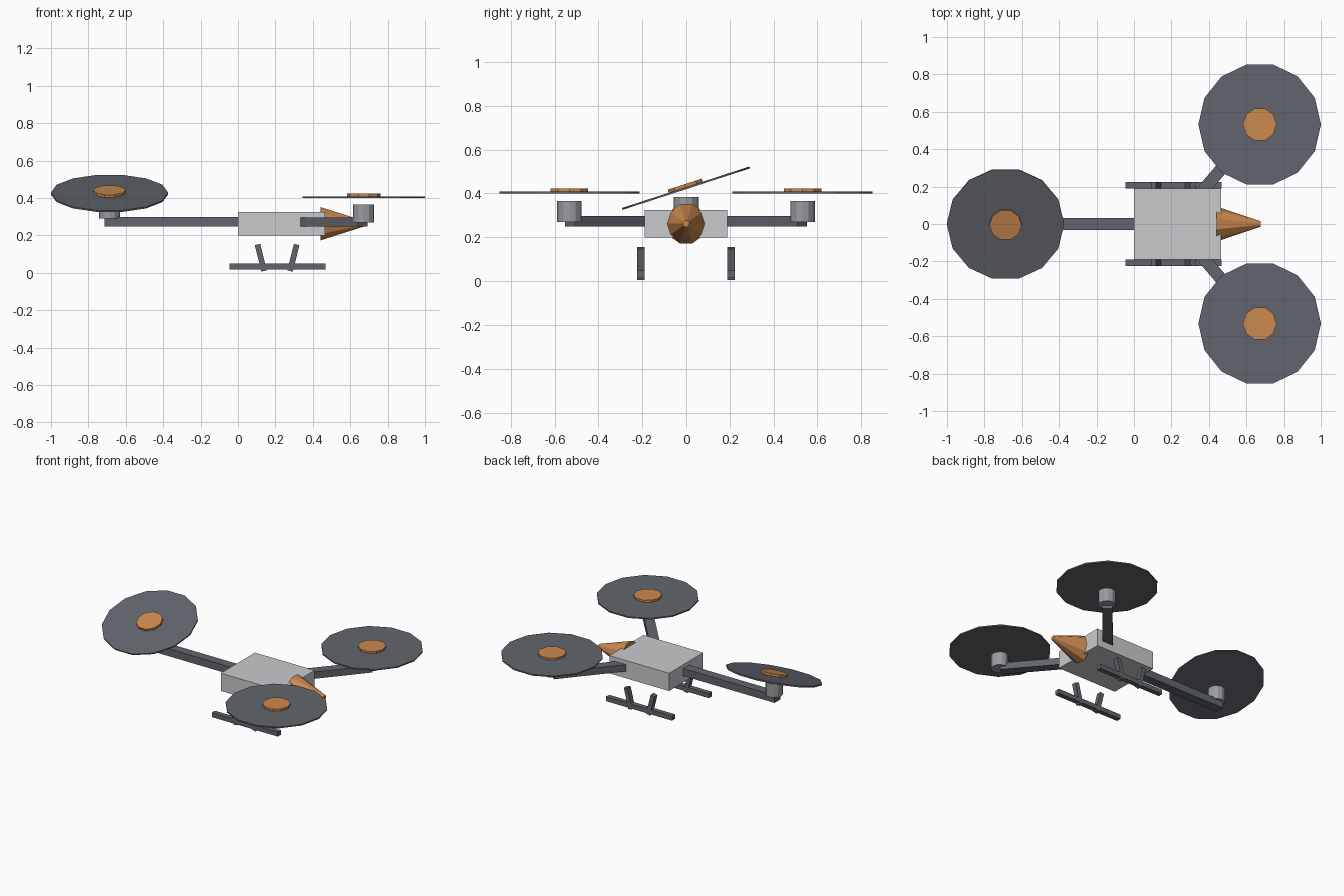
import bpy
from math import atan2, hypot, pi, radians
from mathutils import Matrix, Vector

cube = bpy.data.objects.get("Cube")
if cube:
    bpy.data.objects.remove(cube, do_unlink=True)


def material(name, rgb):
    mat = bpy.data.materials.new(name)
    mat.use_nodes = True
    mat.diffuse_color = (*rgb, 1)
    mat.node_tree.nodes["Principled BSDF"].inputs["Base Color"].default_value = (*rgb, 1)
    return mat


LIGHT = material("light_grey", (0.58, 0.59, 0.60))
METAL = material("metal_grey", (0.32, 0.33, 0.35))
DARK = material("dark_grey", (0.12, 0.13, 0.15))
ORANGE = material("orange", (0.60, 0.25, 0.08))


def finish(name, mat):
    obj = bpy.context.object
    obj.name = name
    obj.data.materials.append(mat)
    return obj


def box(name, mat, loc, size, rot=(0, 0, 0)):
    bpy.ops.mesh.primitive_cube_add(size=1)
    obj = finish(name, mat)
    obj.data.transform(Matrix.Diagonal((*size, 1)))
    obj.location, obj.rotation_euler = loc, rot
    return obj


def cone(name, mat, sides, r1, r2, depth, loc, rot=(0, 0, 0), spin=0):
    bpy.ops.mesh.primitive_cone_add(vertices=sides, radius1=r1, radius2=r2, depth=depth)
    obj = finish(name, mat)
    obj.data.transform(Matrix.Rotation(spin, 4, "Z"))
    obj.location, obj.rotation_euler = loc, rot
    return obj


def beam(name, start, end, width, height):
    """Square beam between two points at one height."""
    a, b = Vector(start), Vector(end)
    d = b - a
    box(name, DARK, (a + b) / 2, (hypot(d.x, d.y), width, height), (0, 0, atan2(d.y, d.x)))


def propulsion(side, x, y, lift, radius, tilt):
    """Motor, rotor disc and hub cap, with the disc tilted about x."""
    cone(side + "_motor", METAL, 12, 0.056, 0.056, 0.095, (x, y, 0.317 + lift))
    centre = Vector((x, y, 0.404 + lift))
    normal = Matrix.Rotation(tilt, 3, "X") @ Vector((0, 0, 1))
    cone(side + "_rotor", DARK, 14, radius, radius, 0.009, centre, (tilt, 0, 0), pi / 2)
    cap = radius * 0.275
    cone(side + "_hub_cap", ORANGE, 10, cap, cap, 0.018, centre + normal * 0.01,
         (tilt, 0, 0), pi / 2)


# Fuselage and nose
box("fuselage", LIGHT, (0.232, 0, 0.262), (0.465, 0.38, 0.125))
cone("nose_cone", ORANGE, 10, 0.094, 0.015, 0.236, (0.558, 0, 0.262), (0, pi / 2, 0), pi / 2)
bpy.context.object.data.transform(Matrix.Rotation(pi / 2, 4, "Z"))

# Rear boom with its tilted rotor
beam("rear_arm", (0.02, 0, 0.272), (-0.713, 0, 0.272), 0.065, 0.052)
propulsion("rear", -0.687, 0, 0.02, 0.314, radians(18))

# Front booms and landing skids on both sides
for side, s in (("left", 1), ("right", -1)):
    beam(side + "_front_arm", (0.215, 0, 0.272), (0.667, s * 0.53, 0.272), 0.065, 0.048)
    propulsion(side + "_front", 0.672, s * 0.532, 0, 0.328, 0)
    y = s * 0.207
    box(side + "_skid", DARK, (0.21, y, 0.032), (0.513, 0.034, 0.032))
    for end, e in (("front", 1), ("rear", -1)):
        box(f"{side}_{end}_strut", DARK, (0.209 + e * 0.087, y, 0.08), (0.03, 0.034, 0.146),
            (0, e * radians(14), 0))
